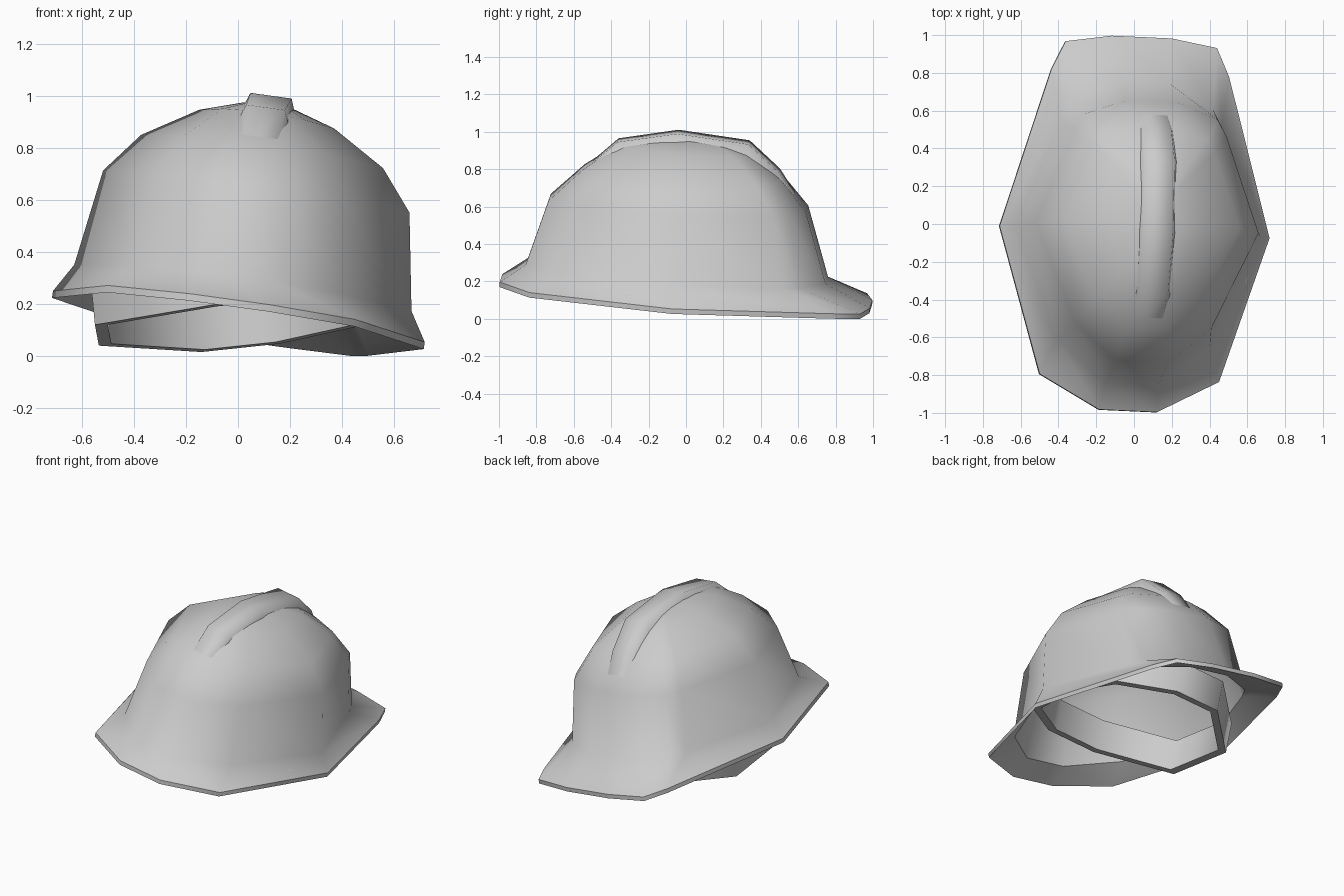
import bpy, bmesh, math
from mathutils import Matrix, Vector

if "Cube" in bpy.data.objects:
    bpy.data.objects.remove(bpy.data.objects["Cube"])

gray = bpy.data.materials.new("light_gray")
gray.diffuse_color = (0.6, 0.6, 0.6, 1)
gray.use_nodes = True
gray.node_tree.nodes["Principled BSDF"].inputs["Base Color"].default_value = gray.diffuse_color

# The helmet rests tilted: rolled, pitched and slightly turned
TILT = (Matrix.Translation((0.003, -0.003, 0.136)) @ Matrix.Rotation(math.radians(8), 4, 'Y')
        @ Matrix.Rotation(math.radians(-3.7), 4, 'X') @ Matrix.Rotation(math.radians(-2.6), 4, 'Z'))


def loft(name, rings, closed=True, cap_start=False, cap_end=False, loop=False, sharp=()):
    """Skin equal-length point rings, smooth except along the sharp rings."""
    bm = bmesh.new()
    vr = [[bm.verts.new(p) for p in r] for r in rings]
    n = len(vr[0])
    pairs = list(zip(vr, vr[1:])) + ([(vr[-1], vr[0])] if loop else [])
    for a, b in pairs:
        for i in range(n if closed else n - 1):
            j = (i + 1) % n
            bm.faces.new((a[i], a[j], b[j], b[i]))
    if cap_start:
        bm.faces.new(vr[0])
    if cap_end:
        bm.faces.new(vr[-1])
    bmesh.ops.recalc_face_normals(bm, faces=bm.faces)
    for f in bm.faces:
        f.smooth = True
    for k in sharp:
        for i in range(n):
            e = bm.edges.get((vr[k][i], vr[k][(i + 1) % n]))
            if e:
                e.smooth = False
    me = bpy.data.meshes.new(name)
    bm.to_mesh(me)
    bm.free()
    me.materials.append(gray)
    ob = bpy.data.objects.new(name, me)
    bpy.context.collection.objects.link(ob)
    return ob


def mirror_ring(half, z, front_drop=0.0):
    """Full ring from right-half points ordered bill to back, dipping at the back."""
    pts = [(x, y, z - front_drop * max(0, -y)) for x, y in half]
    return pts + [(-x, y, h) for x, y, h in reversed(pts)]


# Right halves of the brim outline, dome foot and dome shoulder
brim = [(0.16, 0.995), (0.405, 0.955), (0.475, 0.805), (0.722, -0.04), (0.48, -0.815), (0.155, -0.99)]
foot = [(0.14, 0.75), (0.38, 0.62), (0.43, 0.53), (0.655, -0.04), (0.41, -0.635), (0.14, -0.858)]
shoulder = [(0.14, 0.62), (0.355, 0.54), (0.405, 0.455), (0.595, -0.05), (0.365, -0.565), (0.14, -0.758)]


def dome_ring(shape, h, w, f, b, drop):
    """Shape rescaled to half width w and reaching from b to f along y."""
    y0, y1, wide = shape[-1][1], shape[0][1], shape[3][0]
    half = [(x / wide * w, b + (y - y0) / (y1 - y0) * (f - b)) for x, y in shape]
    return mirror_ring(half, h, drop)


# shape, height, half width, bill-side reach, back reach, dip
levels = ((foot, 0.124, 0.655, 0.75, -0.858, 0.015), (shoulder, 0.50, 0.595, 0.62, -0.758, 0.045),
          (shoulder, 0.655, 0.47, 0.48, -0.585, 0.02), (shoulder, 0.78, 0.262, 0.30, -0.40, 0),
          (shoulder, 0.832, 0.10, 0.13, -0.19, 0))
outer = [mirror_ring(brim, 0.012)] + [dome_ring(*l) for l in levels]
T = 0.025
inner = [dome_ring(s, h - T, w - T, f - T, b + T, d) for s, h, w, f, b, d in levels[1:4]]
opening = dome_ring(foot, 0.08, 0.655, 0.755, -0.865, 0.015)
lip = mirror_ring(brim, -0.015)
# Shell: inner crown down to the brim underside, round the lip, up the outside
shell = loft("shell_and_brim", inner[::-1] + [opening, lip] + outer,
             cap_start=True, cap_end=True, sharp=(3, 4, 5))
shell.matrix_world = TILT

# Raised ridge running over the crown: y, top height, base height, top half width
stations = ((-0.60, 0.618, 0.56, 0.065), (-0.413, 0.80, 0.735, 0.075), (-0.096, 0.868, 0.80, 0.08),
            (0.287, 0.838, 0.75, 0.08), (0.457, 0.70, 0.62, 0.075), (0.60, 0.51, 0.46, 0.06))
ridge = loft("crown_ridge", [[(0.007 - w - 0.025, y, b), (0.007 - w, y, t), (0.007 + w, y, t),
                              (0.007 + w + 0.025, y, b)] for y, t, b, w in stations], closed=False)
ridge.matrix_world = TILT

# Headband hanging inside, tipped lower toward the bill
outline = [(-0.14, 0.62), (-0.535, 0.23), (-0.55, -0.28), (-0.09, -0.49), (0.25, -0.51),
           (0.51, -0.36), (0.56, 0.0), (0.47, 0.36), (0.16, 0.60)]
normal = Vector((-0.096, 0.16, 1)).normalized()


def band_ring(scale, rise):
    pts = []
    for px, py in outline:
        x, y = px * scale, 0.05 + (py - 0.05) * scale
        pts.append(Vector((x, y, 0.127 + 0.096 * x - 0.16 * y)) + normal * rise)
    return pts


loft("headband", [band_ring(1, 0), band_ring(1, 0.2), band_ring(0.91, 0.2), band_ring(0.91, 0)],
     loop=True, sharp=(0, 1, 2, 3))
